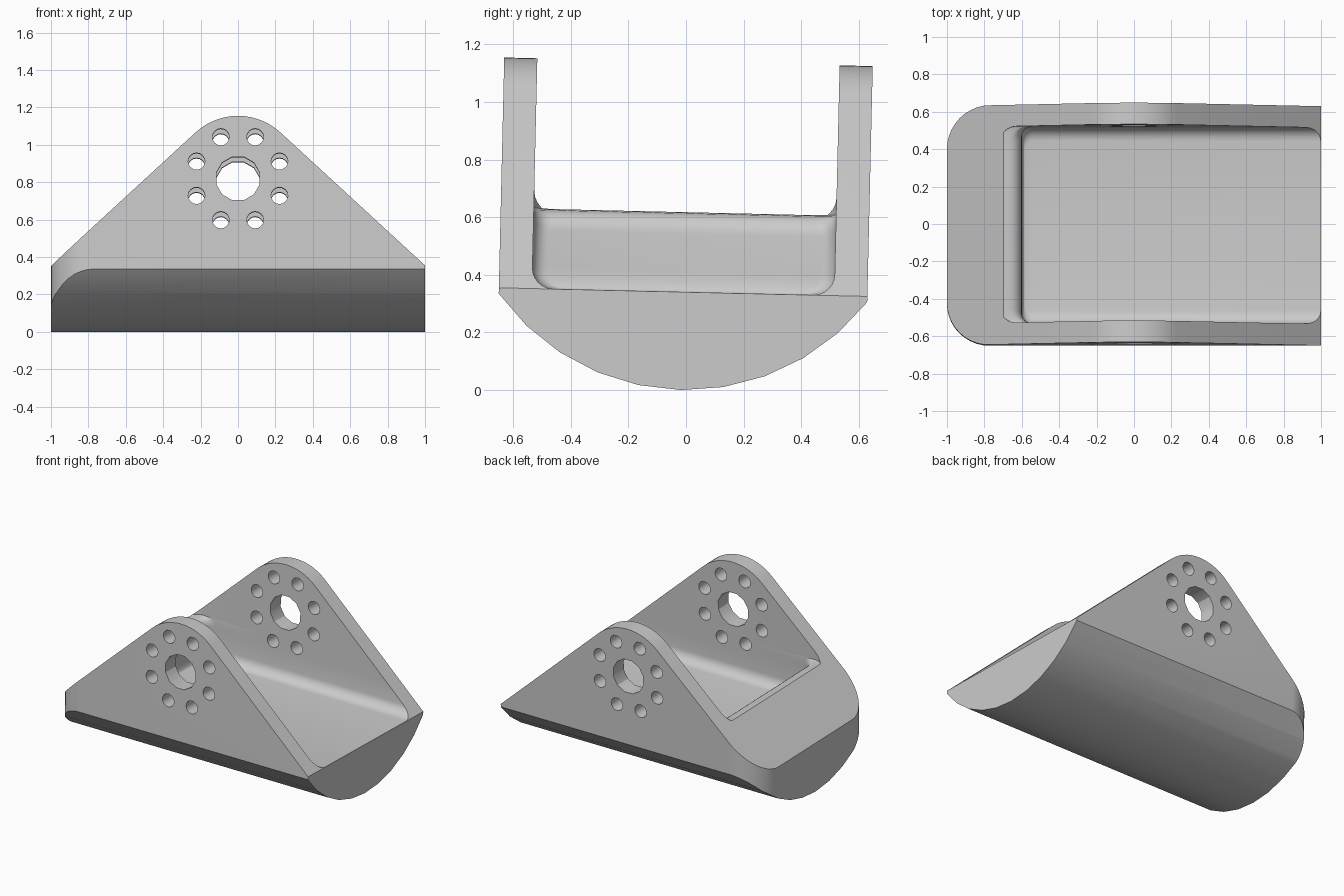
import bpy, bmesh
from math import sin, cos, pi, radians, atan2, asin, hypot
from mathutils import Matrix, Vector

if "Cube" in bpy.data.objects:
    bpy.data.objects.remove(bpy.data.objects["Cube"], do_unlink=True)

grey = bpy.data.materials.new("plain grey")
grey.use_nodes = True
COLOUR = (0.6, 0.6, 0.6, 1)
grey.diffuse_color = COLOUR
grey.node_tree.nodes["Principled BSDF"].inputs["Base Color"].default_value = COLOUR


def loft(name, rings):
    """Solid from a list of equal-length rings, capped at both ends."""
    bm = bmesh.new()
    rows = [[bm.verts.new(p) for p in ring] for ring in rings]
    n = len(rows[0])
    for a, b in zip(rows, rows[1:]):
        for i in range(n):
            j = (i + 1) % n
            bm.faces.new((a[i], a[j], b[j], b[i]))
    bm.faces.new(rows[0])
    bm.faces.new(rows[-1])
    bmesh.ops.recalc_face_normals(bm, faces=bm.faces)
    mesh = bpy.data.meshes.new(name)
    bm.to_mesh(mesh)
    bm.free()
    mesh.materials.append(grey)
    ob = bpy.data.objects.new(name, mesh)
    bpy.context.collection.objects.link(ob)
    return ob


def prism(name, pts, axis, lo, hi):
    """Extrude a 2D outline along x, y or z."""
    place = {"x": lambda p, t: (t, p[0], p[1]),
             "y": lambda p, t: (p[0], t, p[1]),
             "z": lambda p, t: (p[0], p[1], t)}[axis]
    return loft(name, [[place(p, t) for p in pts] for t in (lo, hi)])


def arc(cx, cy, r, a0, a1, n):
    return [(cx + r * cos(radians(a0 + (a1 - a0) * i / n)),
             cy + r * sin(radians(a0 + (a1 - a0) * i / n))) for i in range(n + 1)]


def boolean(target, tool, operation):
    mod = target.modifiers.new(operation.title(), "BOOLEAN")
    mod.object, mod.operation, mod.solver = tool, operation, "EXACT"
    bpy.context.view_layer.objects.active = target
    bpy.ops.object.modifier_apply(modifier=mod.name)
    bpy.data.objects.remove(tool, do_unlink=True)


HALF, INNER = 0.64, 0.525      # outer and inner half widths
EDGE, PEAK_R, HUB = 0.34, 0.335, 0.805
FILLET = 0.072

# Body with a rounded belly
R = 0.8
sweep = 2 * asin(HALF / R) * 180 / pi
belly = arc(0, R, R, -90 - sweep / 2, -90 + sweep / 2, 10)
bracket = prism("bracket", belly + [(HALF, 1.4), (-HALF, 1.4)], "x", -1, 1)

# Side outline: sloping shoulders up to a round peak
rise = HUB - EDGE
slope = atan2(rise, 1) + asin(PEAK_R / hypot(1, rise))
s = slope * 180 / pi
side = [(-1, -0.2), (1, -0.2), (1, EDGE)] + arc(0, HUB, PEAK_R, 90 - s, 90 + s, 14) + [(-1, EDGE)]
side = [(x * 1.0001, z) for x, z in side]
boolean(bracket, prism("side_outline", side, "y", -1, 1), "INTERSECT")

# Plan outline: two rounded corners at one end
c = 0.23
plan = ([(1.2, -0.8), (1.2, 0.8), (-1 + c, 0.8)]
        + arc(-1 + c, HALF - c + 0.001, c, 90, 180, 10)
        + arc(-1 + c, -HALF + c - 0.001, c, 180, 270, 10) + [(-1 + c, -0.8)])
boolean(bracket, prism("plan_outline", plan, "z", -1, 2), "INTERSECT")


# Pocket: filleted floor, straight end wall, rolled rim
def pocket_ring(z, x0, y, r):
    pts = [(1.3, -y), (1.3, y)] + arc(x0 + r, y - r, r, 90, 180, 6) + arc(x0 + r, r - y, r, 180, 270, 6)
    return [(px, py, z) for px, py in pts]


rings = []
for i in range(7):
    a = i / 6 * pi / 2
    inset = FILLET * (1 - sin(a))
    rings.append(pocket_ring(EDGE + 0.001 + FILLET * (1 - cos(a)), -0.6 + 0.2 * inset, INNER - inset, 0.05))
rim_z = EDGE + 0.28 * rise / 1 * 1.97 - FILLET * cos(slope)
for i in range(7):
    a = i / 6 * pi / 2
    rings.append(pocket_ring(rim_z + FILLET * sin(a), -0.6 - FILLET * (1 - cos(a)), INNER, 0.05 + 0.04 * i / 6))
top = rim_z + FILLET
rings.append(pocket_ring(top + 0.004, -0.72, INNER, 0.09))
rings.append(pocket_ring(1.5, -0.72, INNER, 0.09))
boolean(bracket, loft("pocket", rings), "DIFFERENCE")

# Hub bore and ring of bolt holes through both cheeks
boolean(bracket, prism("bore", arc(0, HUB, 0.12, 15, 345, 11), "y", -1, 1), "DIFFERENCE")
for k in range(8):
    a = radians(22.5 + 45 * k)
    hole = arc(0.24 * cos(a), HUB + 0.24 * sin(a), 0.045, 0, 337.5, 15)
    boolean(bracket, prism("bolt_hole", hole, "y", -1, 1), "DIFFERENCE")

# Slight lean about the long axis
pivot = Vector((0, 0, 0.77))
bracket.data.transform(Matrix.Translation(pivot) @ Matrix.Rotation(radians(-1.34), 4, "X")
                       @ Matrix.Translation(-pivot))
low = min(v.co.z for v in bracket.data.vertices)
bracket.data.transform(Matrix.Translation((0, 0, -low)))

bpy.ops.object.select_all(action="DESELECT")
bracket.select_set(True)
bpy.context.view_layer.objects.active = bracket
bpy.ops.object.shade_smooth_by_angle(angle=radians(30))
